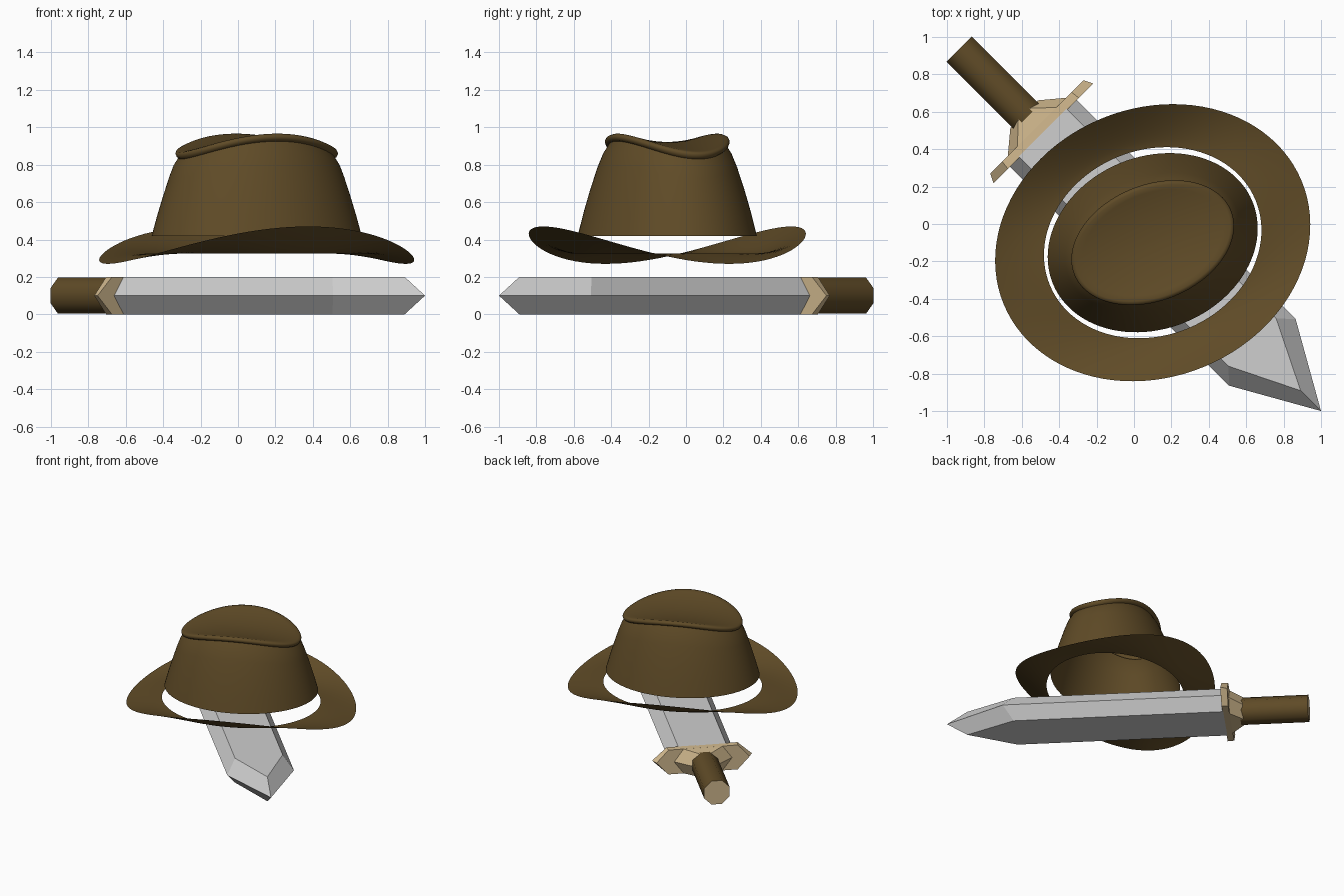
import bpy, bmesh, math

if "Cube" in bpy.data.objects:
    bpy.data.objects.remove(bpy.data.objects["Cube"])

def material(name, rgb):
    m = bpy.data.materials.new(name)
    m.diffuse_color = (*rgb, 1)
    m.use_nodes = True
    m.node_tree.nodes["Principled BSDF"].inputs["Base Color"].default_value = m.diffuse_color
    return m

FELT = material("brown felt", (0.115, 0.07, 0.02))
STEEL = material("pale steel", (0.62, 0.62, 0.62))
BRASS = material("tan brass", (0.66, 0.50, 0.28))

def loft(name, rings, mats, cap_start=True, cap_end=True, smooth=None):
    """Skin a stack of closed rings with quads, with optional end caps."""
    bm = bmesh.new()
    loops = [[bm.verts.new(p) for p in ring] for ring in rings]
    n = len(loops[0])
    for a, b in zip(loops, loops[1:]):
        for i in range(n):
            j = (i + 1) % n
            bm.faces.new((a[i], a[j], b[j], b[i]))
    if cap_start:
        bm.faces.new(loops[0][::-1]).material_index = len(mats) - 1
    if cap_end:
        bm.faces.new(loops[-1])
    bmesh.ops.recalc_face_normals(bm, faces=bm.faces[:])
    # open sheets: make sure the outside points upwards
    if not (cap_start or cap_end) and sum(f.normal.z * f.calc_area() for f in bm.faces) < 0:
        bmesh.ops.reverse_faces(bm, faces=bm.faces[:])
    me = bpy.data.meshes.new(name)
    bm.to_mesh(me)
    bm.free()
    for m in mats:
        me.materials.append(m)
    ob = bpy.data.objects.new(name, me)
    bpy.context.collection.objects.link(ob)
    if smooth:
        bpy.ops.object.select_all(action='DESELECT')
        ob.select_set(True)
        bpy.context.view_layer.objects.active = ob
        bpy.ops.object.shade_smooth_by_angle(angle=math.radians(smooth))
    return ob

# ---------- sword, lying diagonally: s along it, t across it ----------
R2 = math.sqrt(0.5)

def sword(s, t, z):
    return ((s + t) * R2, (t - s) * R2, z + 0.1)

def hexagon(s, side, top, h):
    return [sword(s, t, z) for t, z in
            ((side, 0), (top, h), (-top, h), (-side, 0), (-top, -h), (top, -h))]

def blade_outline(w, shoulder, tip, z):
    return [sword(s, t, z) for s, t in
            ((-0.69, -w), (shoulder, -w), (tip, 0), (shoulder, w), (-0.69, w))]

# blade with bevelled edges
inner = (0.18, 0.895, 1.26)
loft("blade", [blade_outline(*inner, -0.1),
               blade_outline(0.252, 0.97, 1.414, 0),
               blade_outline(*inner, 0.1)], [STEEL])

# guard plate and the collar behind it
loft("guard", [hexagon(-0.735, 0.352, 0.262, 0.1),
               hexagon(-0.685, 0.377, 0.268, 0.1)], [BRASS])
loft("guard_collar", [hexagon(-0.83, 0.105, 0.045, 0.095),
                      hexagon(-0.73, 0.225, 0.152, 0.1)], [BRASS])

# octagonal handle with a tan end
def octagon(s, r):
    return [sword(s, r * math.cos(a), r * math.sin(a))
            for a in (math.pi / 8 + k * math.pi / 4 for k in range(8))]

loft("handle", [octagon(-1.322, 0.104), octagon(-0.80, 0.104)],
     [FELT, BRASS], smooth=50)

# ---------- hat, long axis turned 22.5 degrees ----------
CX, CY, TURN, N = 0.1, -0.1, math.radians(22.5), 96

def hat_ring(a, b, height):
    """Ellipse ring; height is a function of cos(2*angle)."""
    ring = []
    for k in range(N):
        p = 2 * math.pi * k / N
        u, v = a * math.cos(p), b * math.sin(p)
        ring.append((CX + u * math.cos(TURN) - v * math.sin(TURN),
                     CY + u * math.sin(TURN) + v * math.cos(TURN),
                     height(math.cos(2 * p))))
    return ring

# saddle-shaped brim, sides curled up and ends dipping
brim = []
for i in range(13):
    t = i / 12
    brim.append(hat_ring(0.595 + 0.267 * t, 0.495 + 0.223 * t,
                lambda c, t=t: 0.325 + (0.045 - 0.1 * c) * t ** 1.3))
loft("hat_brim", brim, [FELT], False, False, smooth=60)

# crown: tapering wall, small overhanging lip, dented saddle top
def rim(c):
    return 0.9125 - 0.0475 * c

crown = []
for a, b, f in ((0.577, 0.46, 0), (0.549, 0.429, 0.25), (0.518, 0.393, 0.5),
                (0.485, 0.352, 0.75), (0.462, 0.321, 0.9), (0.436, 0.29, 1)):
    crown.append(hat_ring(a, b, lambda c, f=f: 0.42 + f * (rim(c) - 0.035 - 0.42)))
for a, b, d in ((0.446, 0.302, -0.028), (0.453, 0.309, -0.012),
                (0.448, 0.303, 0.0), (0.432, 0.288, 0.006)):
    crown.append(hat_ring(a, b, lambda c, d=d: rim(c) + d))
for i in range(1, 12):
    q = 1 - i / 11.2
    crown.append(hat_ring(0.432 * q, 0.288 * q,
                 lambda c, q=q: 0.922 + (rim(c) + 0.006 - 0.922) * q * q))
loft("hat_crown", crown, [FELT], False, True, smooth=60)
